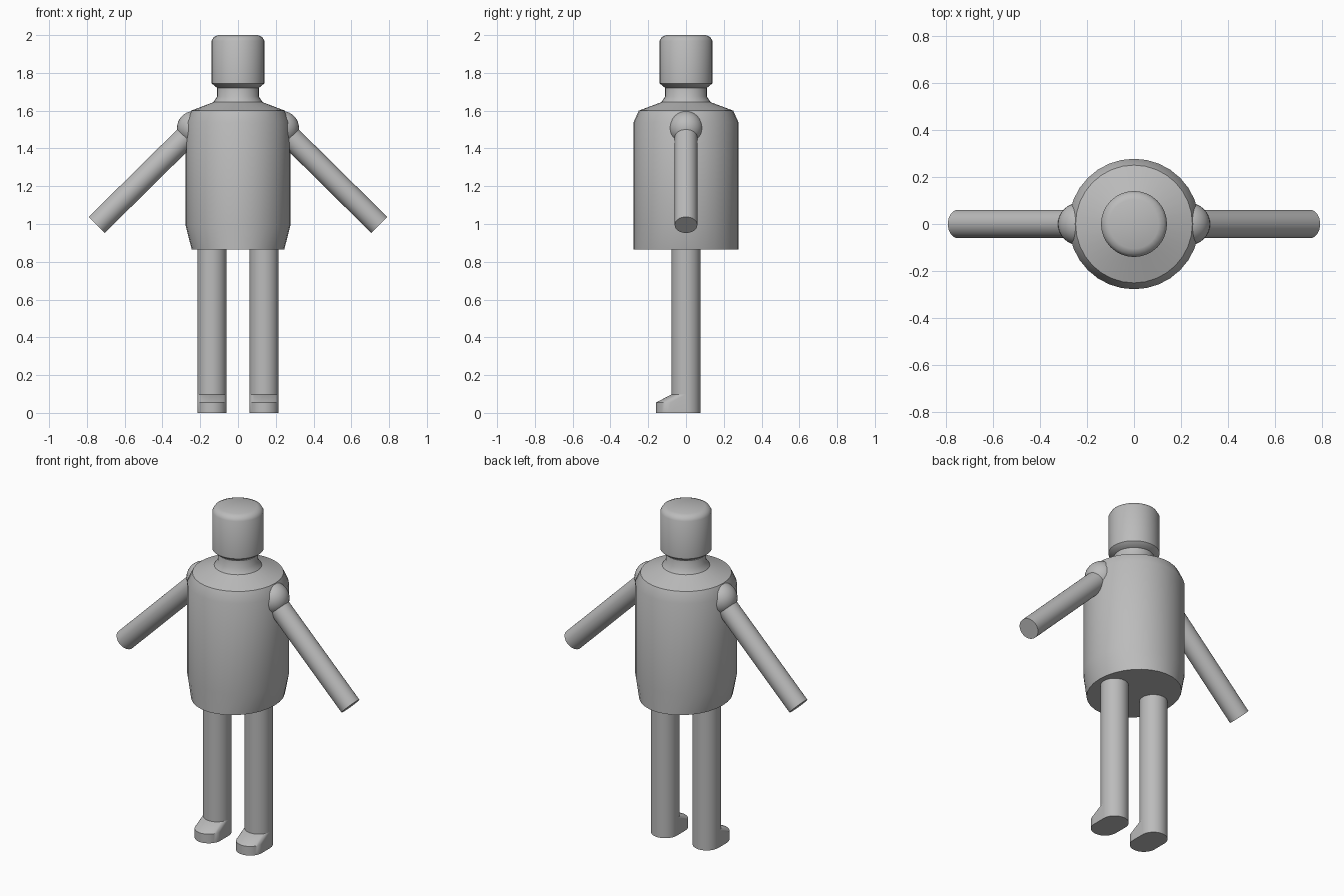
import bpy, bmesh, math
from mathutils import Vector

cube = bpy.data.objects.get("Cube")
if cube:
    bpy.data.objects.remove(cube, do_unlink=True)

SIDES = 32

grey = bpy.data.materials.new("plain grey")
grey.use_nodes = True
grey.diffuse_color = (0.5, 0.5, 0.5, 1)
grey.node_tree.nodes["Principled BSDF"].inputs["Base Color"].default_value = grey.diffuse_color


def finish(name, bm, angle=35):
    bmesh.ops.recalc_face_normals(bm, faces=bm.faces)
    mesh = bpy.data.meshes.new(name)
    bm.to_mesh(mesh)
    bm.free()
    mesh.materials.append(grey)
    obj = bpy.data.objects.new(name, mesh)
    bpy.context.collection.objects.link(obj)
    bpy.ops.object.select_all(action="DESELECT")
    obj.select_set(True)
    bpy.context.view_layer.objects.active = obj
    bpy.ops.object.shade_smooth_by_angle(angle=math.radians(angle))
    return obj


def lathe(name, profile, angle=35):
    """Turned solid; each profile entry is (x radius, y radius, height)."""
    bm = bmesh.new()
    rings = []
    for rx, ry, z in profile:
        rings.append([bm.verts.new((rx * math.cos(a), ry * math.sin(a), z))
                      for a in (math.tau * i / SIDES for i in range(SIDES))])
    for low, high in zip(rings, rings[1:]):
        for i in range(SIDES):
            j = (i + 1) % SIDES
            bm.faces.new((low[i], low[j], high[j], high[i]))
    bm.faces.new(rings[0][::-1])
    bm.faces.new(rings[-1])
    return finish(name, bm, angle)


def rod(name, start, end, radius):
    """Cylinder between two points."""
    start, end = Vector(start), Vector(end)
    axis = end - start
    obj = lathe(name, [(radius, radius, 0), (radius, radius, axis.length)])
    obj.location = start
    obj.rotation_euler = axis.to_track_quat("Z", "Y").to_euler()
    return obj


# Torso with sloping shoulders, neck, and hips tapered only sideways
lathe("torso", [
    (0.245, 0.277, 0.865), (0.277, 0.277, 0.99), (0.277, 0.277, 1.54),
    (0.248, 0.25, 1.6), (0.13, 0.13, 1.645), (0.11, 0.11, 1.675),
    (0.11, 0.11, 1.74)])

# Head: a drum with softened rims
lathe("head", [
    (0.11, 0.11, 1.72), (0.14, 0.14, 1.745), (0.14, 0.14, 1.97),
    (0.128, 0.128, 1.99), (0.105, 0.105, 2.0)], 50)

LEG_X, LEG_R = 0.138, 0.077

for side, s in (("left", 1), ("right", -1)):
    # Shoulder ball and straight arm
    bm = bmesh.new()
    bmesh.ops.create_uvsphere(bm, u_segments=SIDES, v_segments=16, radius=0.09)
    ball = finish(side + "_shoulder", bm)
    ball.location = (s * 0.233, 0, 1.508)
    rod(side + "_arm", (s * 0.247, 0, 1.49), (s * 0.748, 0, 0.995), 0.06)

    # Leg
    rod(side + "_leg", (s * LEG_X, 0, 0), (s * LEG_X, 0, 0.9), LEG_R)

    # Foot: front half of the leg pulled forward, with a sloping instep
    bm = bmesh.new()
    for shift, z in ((0, 0), (0, 0.098), (-0.081, 0.055), (-0.081, 0)):
        for i in range(SIDES // 2 + 1):
            a = math.pi + math.tau * i / SIDES
            bm.verts.new((LEG_R * math.cos(a), LEG_R * math.sin(a) + shift, z))
    hull = bmesh.ops.convex_hull(bm, input=bm.verts)
    spare = {v for v in hull["geom_interior"] if isinstance(v, bmesh.types.BMVert)}
    bmesh.ops.delete(bm, geom=list(spare), context="VERTS")
    foot = finish(side + "_foot", bm)
    foot.location.x = s * LEG_X
